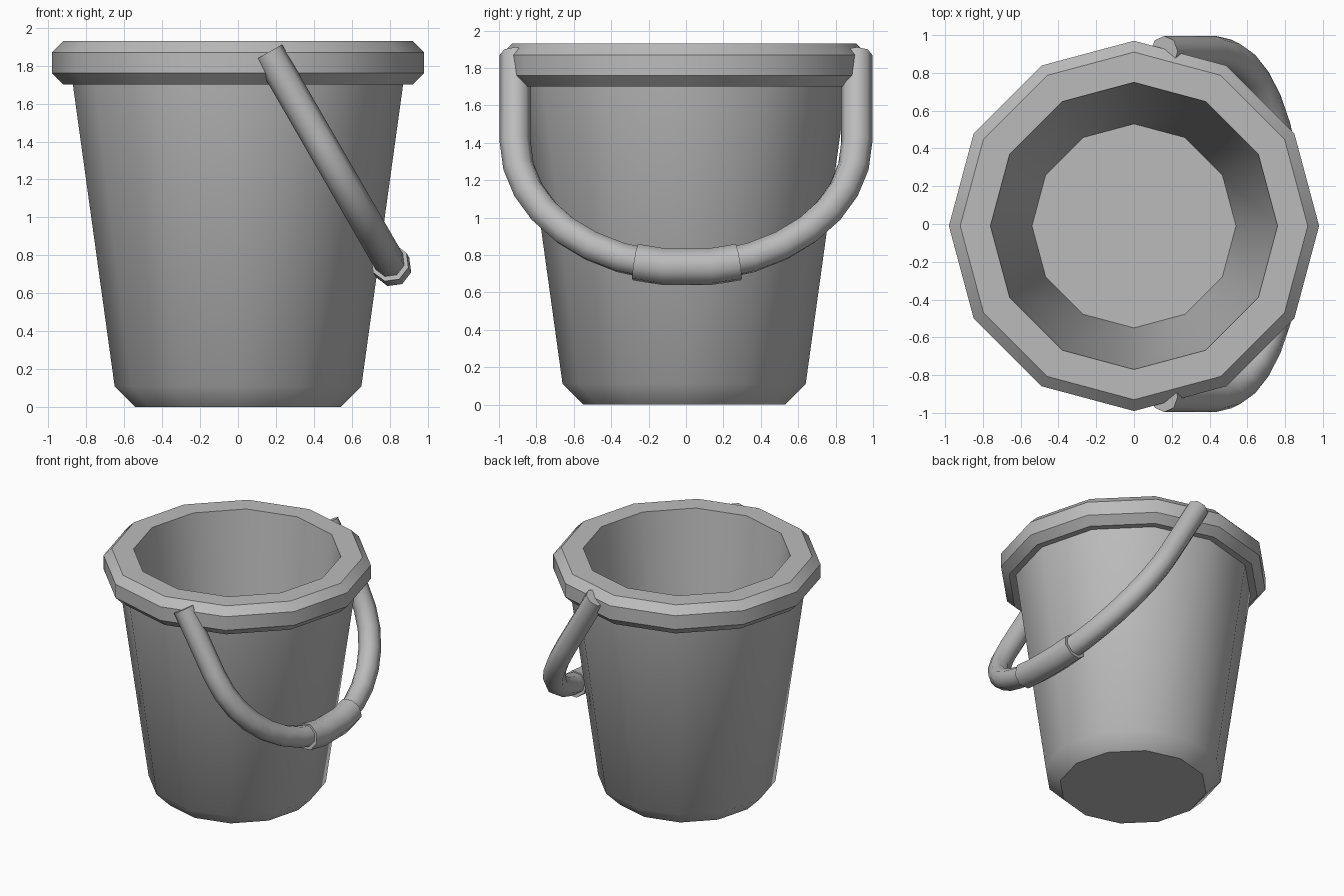
import bpy, bmesh
from math import sin, cos, pi, radians
from mathutils import Vector

cube = bpy.data.objects.get("Cube")
if cube:
    bpy.data.objects.remove(cube)

grey = bpy.data.materials.new("plain grey")
grey.use_nodes = True
colour = (0.5, 0.5, 0.5, 1)
grey.diffuse_color = colour
grey.node_tree.nodes["Principled BSDF"].inputs["Base Color"].default_value = colour


def loft(name, rings, smooth_angle):
    """Skin a list of closed point rings and cap both ends."""
    bm = bmesh.new()
    loops = [[bm.verts.new(p) for p in ring] for ring in rings]
    count = len(loops[0])
    for a, b in zip(loops, loops[1:]):
        for i in range(count):
            j = (i + 1) % count
            bm.faces.new((a[i], a[j], b[j], b[i]))
    bm.faces.new(loops[0])
    bm.faces.new(loops[-1])
    bmesh.ops.recalc_face_normals(bm, faces=bm.faces)
    mesh = bpy.data.meshes.new(name)
    bm.to_mesh(mesh)
    bm.free()
    mesh.materials.append(grey)
    obj = bpy.data.objects.new(name, mesh)
    bpy.context.collection.objects.link(obj)
    bpy.ops.object.select_all(action='DESELECT')
    obj.select_set(True)
    bpy.context.view_layer.objects.active = obj
    bpy.ops.object.shade_smooth_by_angle(angle=radians(smooth_angle))
    return obj


def tube(name, path, radii, sides=8):
    """Sweep a round section along a path lying in the tilted handle plane."""
    rings = []
    for i, p in enumerate(path):
        t = (path[min(i + 1, len(path) - 1)] - path[max(i - 1, 0)]).normalized()
        side = t.cross(PLANE_NORMAL)
        rings.append([p + radii[i] * (cos(a) * PLANE_NORMAL + sin(a) * side)
                      for a in (2 * pi * k / sides for k in range(sides))])
    return loft(name, rings, 50)


# Bucket: one twelve-sided turned profile, outside base to inside floor
SIDES = 12
CENTRE_Y = -0.01
profile = [(0.54, 0), (0.65, 0.11), (0.87, 1.70), (0.92, 1.70), (0.98, 1.76),
           (0.98, 1.87), (0.92, 1.93), (0.76, 1.93), (0.54, 0.10)]
loft("bucket", [[(r * cos(2 * pi * k / SIDES), CENTRE_Y + r * sin(2 * pi * k / SIDES), z)
                 for k in range(SIDES)] for r, z in profile], 42)

# Handle: U-shaped bail hanging tilted towards +x
TILT = radians(30)
PLANE_NORMAL = Vector((cos(TILT), 0, sin(TILT)))
DOWN = Vector((sin(TILT), 0, -cos(TILT)))
PIVOT = Vector((0.16, 0, 1.87))
HALF_WIDTH, STRAIGHT, DROP = 0.913, 0.54, 0.77


def bail(y, s):
    return PIVOT + DOWN * s + Vector((0, y, 0))


arc = [pi * k / 16 for k in range(17)]
path = ([bail(-HALF_WIDTH, 0)]
        + [bail(-HALF_WIDTH * cos(a), STRAIGHT + DROP * sin(a)) for a in arc]
        + [bail(HALF_WIDTH, 0)])
tube("handle", path, [0.083] * len(path))

# Grip: thicker sleeve at the middle of the handle
low = STRAIGHT + DROP
grip = [bail(y, s) for y, s in ((-0.27, low - 0.03), (-0.12, low - 0.002),
                                (0.13, low - 0.002), (0.28, low - 0.03))]
tube("grip", grip, [0.102] * len(grip))
